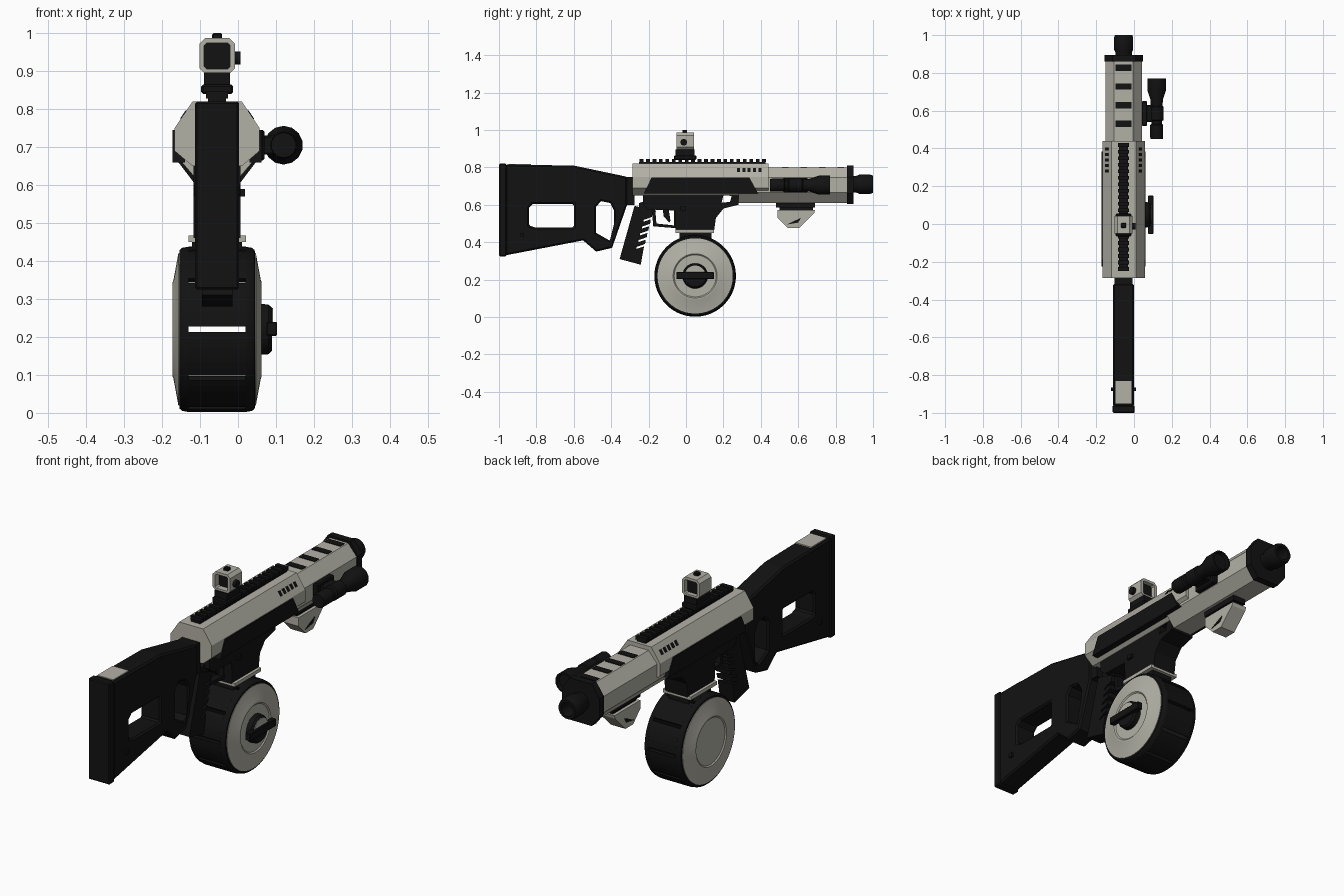
import bpy, bmesh, math
from mathutils import Matrix, Vector

cube = bpy.data.objects.get("Cube")
if cube:
    bpy.data.objects.remove(cube, do_unlink=True)

CX = -0.055  # centre plane of the body


def material(name, rgb):
    m = bpy.data.materials.new(name)
    m.use_nodes = True
    m.diffuse_color = (*rgb, 1)
    bsdf = next(n for n in m.node_tree.nodes if n.type == 'BSDF_PRINCIPLED')
    bsdf.inputs["Base Color"].default_value = (*rgb, 1)
    bsdf.inputs["Roughness"].default_value = 0.7
    return m


LIGHT = material("warm light grey", (0.45, 0.44, 0.38))
DARK = material("matte black", (0.006, 0.006, 0.006))

SIDE = Matrix(((0, 0, 1), (1, 0, 0), (0, 1, 0)))    # outline in y, z
FRONT = Matrix(((1, 0, 0), (0, 0, -1), (0, 1, 0)))  # outline in x, z


def finish(name, bm, mat, smooth=False):
    bmesh.ops.recalc_face_normals(bm, faces=bm.faces)
    me = bpy.data.meshes.new(name)
    bm.to_mesh(me)
    bm.free()
    me.materials.clear()
    me.materials.append(mat)
    for p in me.polygons:
        p.material_index = 0
        p.use_smooth = smooth
    if smooth:
        me.set_sharp_from_angle(angle=math.radians(35))
    ob = bpy.data.objects.new(name, me)
    bpy.context.collection.objects.link(ob)
    return ob


def prism(name, mat, outlines, lo, hi, frame=SIDE, bevel=0):
    """Filled outlines (later ones may be holes) extruded from lo to hi."""
    cu = bpy.data.curves.new(name, 'CURVE')
    cu.dimensions, cu.fill_mode = '2D', 'BOTH'
    cu.extrude = (hi - lo) / 2
    for pts in outlines:
        sp = cu.splines.new('POLY')
        sp.points.add(len(pts) - 1)
        for p, (a, b) in zip(sp.points, pts):
            p.co = (a, b, 0, 1)
        sp.use_cyclic_u = True
    tmp = bpy.data.objects.new(name + "_outline", cu)
    me = bpy.data.meshes.new_from_object(tmp)
    bm = bmesh.new()
    bm.from_mesh(me)
    bpy.data.objects.remove(tmp)
    bpy.data.curves.remove(cu)
    bpy.data.meshes.remove(me)
    bmesh.ops.remove_doubles(bm, verts=bm.verts, dist=1e-5)
    bmesh.ops.dissolve_limit(bm, angle_limit=0.01, verts=bm.verts, edges=bm.edges)
    if bevel:
        sharp = [e for e in bm.edges if len(e.link_faces) == 2 and e.calc_face_angle() > 1.2]
        bmesh.ops.bevel(bm, geom=sharp, offset=bevel, segments=1, affect='EDGES')
    mid = (lo + hi) / 2
    move = Vector((mid, 0, 0)) if frame is SIDE else Vector((0, mid, 0))
    bm.transform(Matrix.Translation(move) @ frame.to_4x4())
    return finish(name, bm, mat)


def slab(name, mat, outlines, half, bevel=0):
    return prism(name, mat, outlines, CX - half, CX + half, SIDE, bevel)


def rect(a, b, c, d):
    return [(a, c), (b, c), (b, d), (a, d)]


def box(name, mat, x, y, z, bevel=0):
    return prism(name, mat, [rect(*y, *z)], *x, SIDE, bevel)


def lathe(name, mat, axis, centre, profile, n=48):
    """Profile of (radius, distance along axis) turned round the axis."""
    bm = bmesh.new()
    rings = []
    for r, t in profile:
        ring = []
        for i in range(n):
            a = 2 * math.pi * (i + 0.5) / n
            u, v = r * math.cos(a), r * math.sin(a)
            p = (t, u, v) if axis == 'x' else (u, t, v)
            ring.append(bm.verts.new(Vector(centre) + Vector(p)))
        rings.append(ring)
    for a, b in zip(rings, rings[1:]):
        for i in range(n):
            j = (i + 1) % n
            bm.faces.new((a[i], a[j], b[j], b[i]))
    bm.faces.new(rings[0])
    bm.faces.new(rings[-1])
    return finish(name, bm, mat, True)


def octagon(wide, narrow, levels):
    right = list(zip((narrow, wide, wide, narrow), levels))
    return [(CX + w, z) for w, z in right] + [(CX - w, z) for w, z in reversed(right)]


# Stock with two openings, butt pad and cheek patch
stock = [(-0.965, 0.33), (-0.965, 0.815), (-0.6, 0.81), (-0.315, 0.75), (-0.315, 0.6),
         (-0.395, 0.37), (-0.48, 0.35), (-0.55, 0.41)]
rear_hole = [(-0.84, 0.49), (-0.84, 0.585), (-0.82, 0.605), (-0.6, 0.605), (-0.6, 0.48), (-0.81, 0.48)]
thumb_hole = [(-0.48, 0.45), (-0.48, 0.59), (-0.455, 0.62), (-0.405, 0.61),
              (-0.385, 0.57), (-0.385, 0.43), (-0.41, 0.41)]
slab("stock", DARK, [stock, rear_hole, thumb_hole], 0.055, 0.008)
slab("butt_pad", DARK, [rect(-1, -0.96, 0.325, 0.82)], 0.058, 0.005)
slab("cheek_patch", LIGHT, [rect(-0.95, -0.83, 0.80, 0.819)], 0.043)
box("stock_pin", DARK, (CX - 0.066, CX + 0.066), (-0.885, -0.865), (0.43, 0.45))
slab("stock_joint", DARK, [rect(-0.33, -0.275, 0.6, 0.75)], 0.048)

# Upper receiver with side panels and small vents
prism("receiver", LIGHT, [octagon(0.112, 0.065, (0.82, 0.75, 0.69, 0.65))], -0.285, 0.44, FRONT)
panel = [(-0.225, 0.66), (-0.185, 0.745), (0.34, 0.745), (0.385, 0.66)]
for s, side in ((1, "left"), (-1, "right")):
    a, b = sorted((CX + s * 0.085, CX + s * 0.117))
    prism(side + "_panel", DARK, [panel], a, b)
    for i in range(5):
        y = 0.28 + i * 0.029
        vent = box(f"{side}_vent_{i + 1}", DARK, (-0.002, 0.002), (y - 0.008, y + 0.008), (-0.013, 0.013))
        vent.location = (CX + s * 0.0885, 0, 0.785)
        vent.rotation_euler.y = -s * math.atan2(0.047, 0.07)

# Handguard, top slots, muzzle plate and barrel
prism("handguard", LIGHT, [octagon(0.097, 0.05, (0.80, 0.745, 0.665, 0.61))], 0.28, 0.87, FRONT)
for i in range(4):
    y = 0.53 + i * 0.099
    box(f"handguard_slot_{i + 1}", DARK, (CX - 0.043, CX + 0.043), (y - 0.017, y + 0.017), (0.795, 0.803))
prism("muzzle_plate", DARK, [octagon(0.102, 0.06, (0.81, 0.75, 0.66, 0.605))], 0.86, 0.895, FRONT)
lathe("barrel", DARK, 'y', (CX, 0, 0.71),
      [(0.045, 0.88), (0.045, 0.91), (0.052, 0.925), (0.052, 0.985), (0.047, 1.0),
       (0.034, 1.0), (0.034, 0.93)], 16)

# Top rail with teeth
slab("rail_base", DARK, [rect(-0.25, 0.425, 0.815, 0.83)], 0.024)
for i in range(20):
    y = -0.248 + i * 0.0345
    slab(f"rail_tooth_{i + 1}", DARK, [rect(y, y + 0.02, 0.828, 0.846)], 0.029)

# Sight: mount, open square housing, lens and knobs
slab("sight_mount", DARK, [rect(-0.065, 0.055, 0.84, 0.865)], 0.042, 0.005)
slab("sight_riser", DARK, [rect(-0.055, 0.045, 0.86, 0.897)], 0.034)


def soft_square(h, c):
    q = [(h - c, h), (h, h - c)]
    q += [(x, -z) for x, z in reversed(q)]
    q += [(-x, z) for x, z in reversed(q)]
    return [(CX + x, 0.94 + z) for x, z in q]


prism("sight_housing", LIGHT, [soft_square(0.047, 0.015), soft_square(0.034, 0.006)], -0.05, 0.042, FRONT)
prism("sight_lens", DARK, [soft_square(0.035, 0.006)], -0.02, 0.02, FRONT)
box("sight_top_knob", DARK, (CX - 0.013, CX + 0.013), (-0.02, 0.006), (0.983, 1.0), 0.003)
lathe("sight_side_knob", DARK, 'x', (CX, -0.012, 0.935), [(0.018, 0.045), (0.018, 0.062)], 12)

# Lower receiver and magazine well
lower = [(-0.23, 0.68), (-0.23, 0.6), (-0.2, 0.575), (-0.06, 0.57), (-0.055, 0.46), (0.15, 0.46),
         (0.16, 0.53), (0.2, 0.58), (0.28, 0.6), (0.28, 0.68)]
gap = [(0.19, 0.612), (0.235, 0.615), (0.245, 0.648), (0.2, 0.65)]
slab("lower_receiver", DARK, [lower, gap], 0.062)
guard = [(-0.185, 0.6), (-0.175, 0.485), (-0.05, 0.475), (-0.05, 0.6)]
guard_hole = [(-0.165, 0.58), (-0.158, 0.5), (-0.064, 0.49), (-0.064, 0.58)]
slab("trigger_guard", DARK, [guard, guard_hole], 0.02)
slab("trigger", DARK, [[(-0.125, 0.59), (-0.12, 0.54), (-0.09, 0.505), (-0.083, 0.515), (-0.095, 0.59)]], 0.009)
slab("well_trim", LIGHT, [rect(-0.055, 0.15, 0.45, 0.467)], 0.076)
slab("magazine_neck", DARK, [rect(-0.035, 0.135, 0.40, 0.46)], 0.055)
box("release_button", DARK, (0.0, 0.018), (-0.03, 0.0), (0.57, 0.59))

# Pistol grip with notched front edge
grip = [(-0.275, 0.595), (-0.175, 0.565)]
for i in range(5):
    z = 0.535 - i * 0.036
    y = -0.175 - (0.565 - z) * 0.25
    grip += [(y, z), (y - 0.045, z - 0.016), (y - 0.045, z - 0.026), (y - 0.006, z - 0.013)]
grip += [(-0.235, 0.32), (-0.242, 0.28), (-0.355, 0.31), (-0.345, 0.345)]
slab("pistol_grip", DARK, [grip], 0.04)
slab("grip_neck", DARK, [[(-0.25, 0.58), (-0.25, 0.61), (-0.19, 0.63), (-0.16, 0.56)]], 0.035)

# Drum magazine: slotted wall, end rings and dished faces
DRUM = (CX, 0.049, 0.22)
R = 0.218
walls = []
for k in range(10):
    start = math.radians(36 * k + 2)
    angles = [start + math.radians(32) * i / 6 for i in range(7)]
    arc = [(R, a) for a in angles] + [(R - 0.018, a) for a in reversed(angles)]
    walls.append([(DRUM[1] + r * math.cos(a), DRUM[2] + r * math.sin(a)) for r, a in arc])
slab("drum_wall", DARK, walls, 0.076)
for s, side in ((1, "left"), (-1, "right")):
    lathe(side + "_drum_ring", DARK, 'x', DRUM,
          [(r, s * t) for r, t in ((0.19, 0.075), (R, 0.075), (0.215, 0.092), (0.209, 0.099), (0.19, 0.1))], 60)
    lathe(side + "_drum_face", LIGHT, 'x', DRUM,
          [(r, s * t) for r, t in ((0.201, 0.09), (0.201, 0.102), (0.13, 0.115), (0.125, 0.117),
                                   (0.118, 0.117), (0.112, 0.112), (0.01, 0.112))], 60)
lathe("winding_knob", DARK, 'x', DRUM, [(0.068, 0.11), (0.066, 0.135), (0.058, 0.144)], 24)
half = [(DRUM[1] + 0.056 * math.cos(math.pi * i / 12), DRUM[2] + 0.056 * math.sin(math.pi * i / 12))
        for i in range(13)]
prism("knob_inlay", LIGHT, [half], CX + 0.141, CX + 0.147)
box("winding_bar", DARK, (CX + 0.13, CX + 0.158), (-0.052, 0.15), (0.203, 0.24), 0.003)

# Flashlight on the left side with clamp
lathe("flashlight", DARK, 'y', (0.12, 0, 0.705),
      [(0.033, 0.45), (0.035, 0.46), (0.035, 0.525), (0.029, 0.53), (0.029, 0.545), (0.037, 0.55),
       (0.037, 0.62), (0.032, 0.625), (0.034, 0.66), (0.051, 0.71), (0.051, 0.77), (0.043, 0.77), (0.04, 0.755)], 14)
box("flashlight_mount", DARK, (0.035, 0.1), (0.54, 0.63), (0.68, 0.73), 0.004)
box("flashlight_clamp", DARK, (0.04, 0.07), (0.52, 0.65), (0.665, 0.745), 0.005)

# Hand stop below the handguard
slab("hand_stop_rail", DARK, [rect(0.48, 0.69, 0.585, 0.612)], 0.035)
slab("hand_stop_clamp", DARK, [rect(0.5, 0.68, 0.565, 0.587)], 0.025)
stop = [(0.49, 0.572), (0.69, 0.572), (0.685, 0.555), (0.605, 0.475), (0.545, 0.475), (0.49, 0.53)]
slab("hand_stop", LIGHT, [stop], 0.04)
inlay = [(0.54, 0.495), (0.6, 0.505), (0.615, 0.53), (0.58, 0.515)]
slab("hand_stop_inlay", DARK, [inlay], 0.043)
